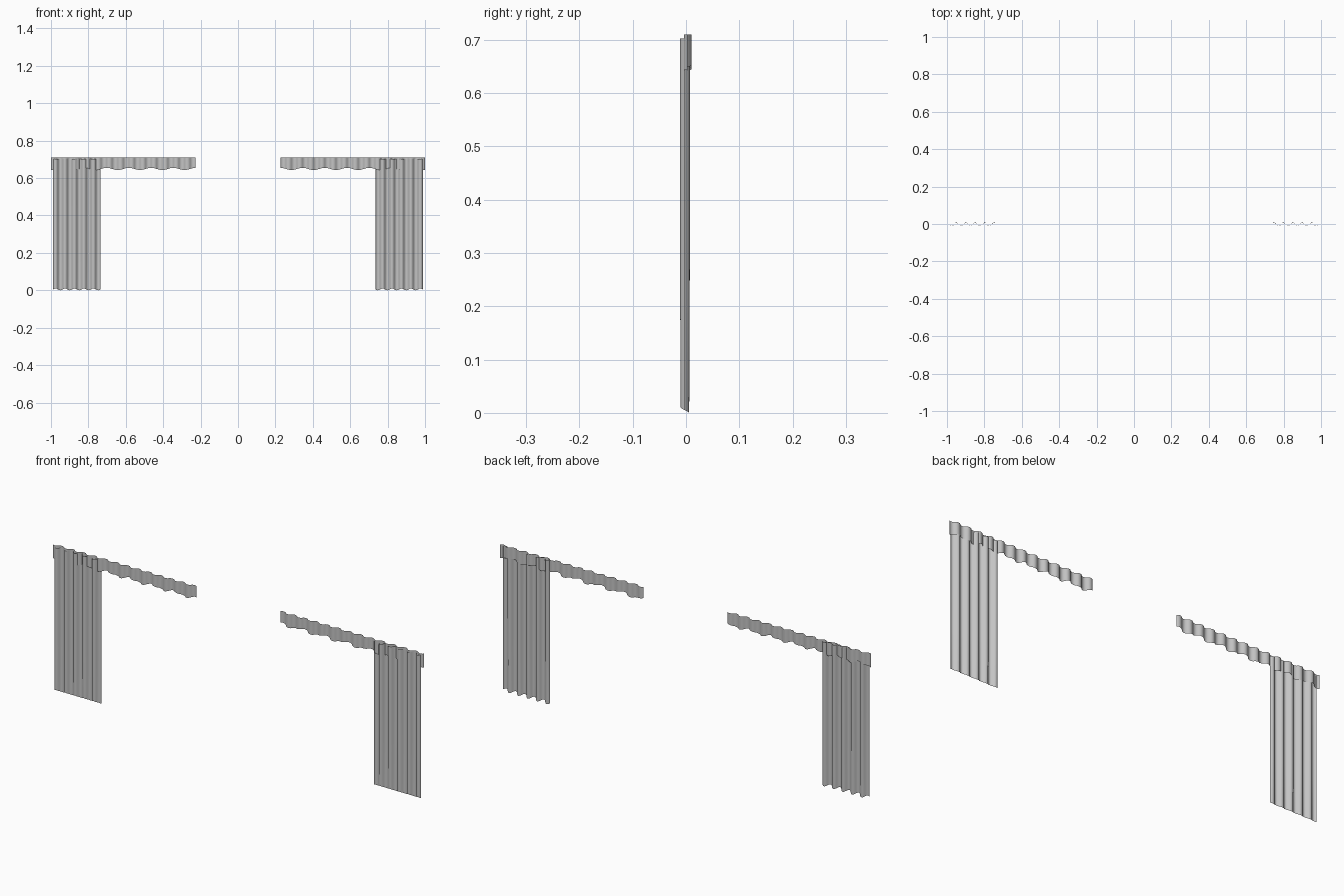
import bpy, math

if "Cube" in bpy.data.objects:
    bpy.data.objects.remove(bpy.data.objects["Cube"])

cloth = bpy.data.materials.new("grey cloth")
cloth.diffuse_color = (0.55, 0.55, 0.55, 1)
cloth.use_nodes = True
cloth.node_tree.nodes["Principled BSDF"].inputs["Base Color"].default_value = cloth.diffuse_color


def fold(t):
    # sine wave with slightly flattened crests
    s = math.sin(t)
    return math.copysign(abs(s) ** 0.7, s)


def sheet(name, side, x0, x1, pleats, rows, steps, y_mid, point):
    """Pleated cloth sheet; rows are (height parameter, fold depth)."""
    n = pleats * steps
    verts, faces = [], []
    for level, depth in rows:
        for i in range(n + 1):
            u = i / n
            t = u * pleats * 2 * math.pi
            y = y_mid + depth * fold(t)
            verts.append((side * (x0 + (x1 - x0) * u), y, point(level, t)))
    w = n + 1
    for r in range(len(rows) - 1):
        for i in range(n):
            a = r * w + i
            f = (a, a + 1, a + w + 1, a + w)
            faces.append(f if side > 0 else f[::-1])
    me = bpy.data.meshes.new(name)
    me.from_pydata(verts, [], faces)
    me.materials.append(cloth)
    ob = bpy.data.objects.new(name, me)
    bpy.context.collection.objects.link(ob)
    for p in me.polygons:
        p.use_smooth = True
    return ob


def curtain_z(level, t):
    # hem dips gently with the folds, the top is straight
    return 0.703 * level + (1 - level) * (0.005 - 0.005 * math.sin(t))


def valance_z(level, t):
    # scalloped lower edge, one scallop for every two folds
    return 0.71 * level + (1 - level) * (0.649 + 0.006 * math.cos(t / 2))


for side, label in ((-1, "left"), (1, "right")):
    # long hanging drape
    sheet(label + "_curtain", side, 0.735, 0.988, 5,
          [(0, 0.008), (0.3, 0.009), (1, 0.0095)], 12, -0.002, curtain_z)
    # short pelmet strip along the top
    sheet(label + "_valance", side, 0.226, 1.0, 13,
          [(0, 0.007), (1, 0.007)], 12, 0.003, valance_z)
